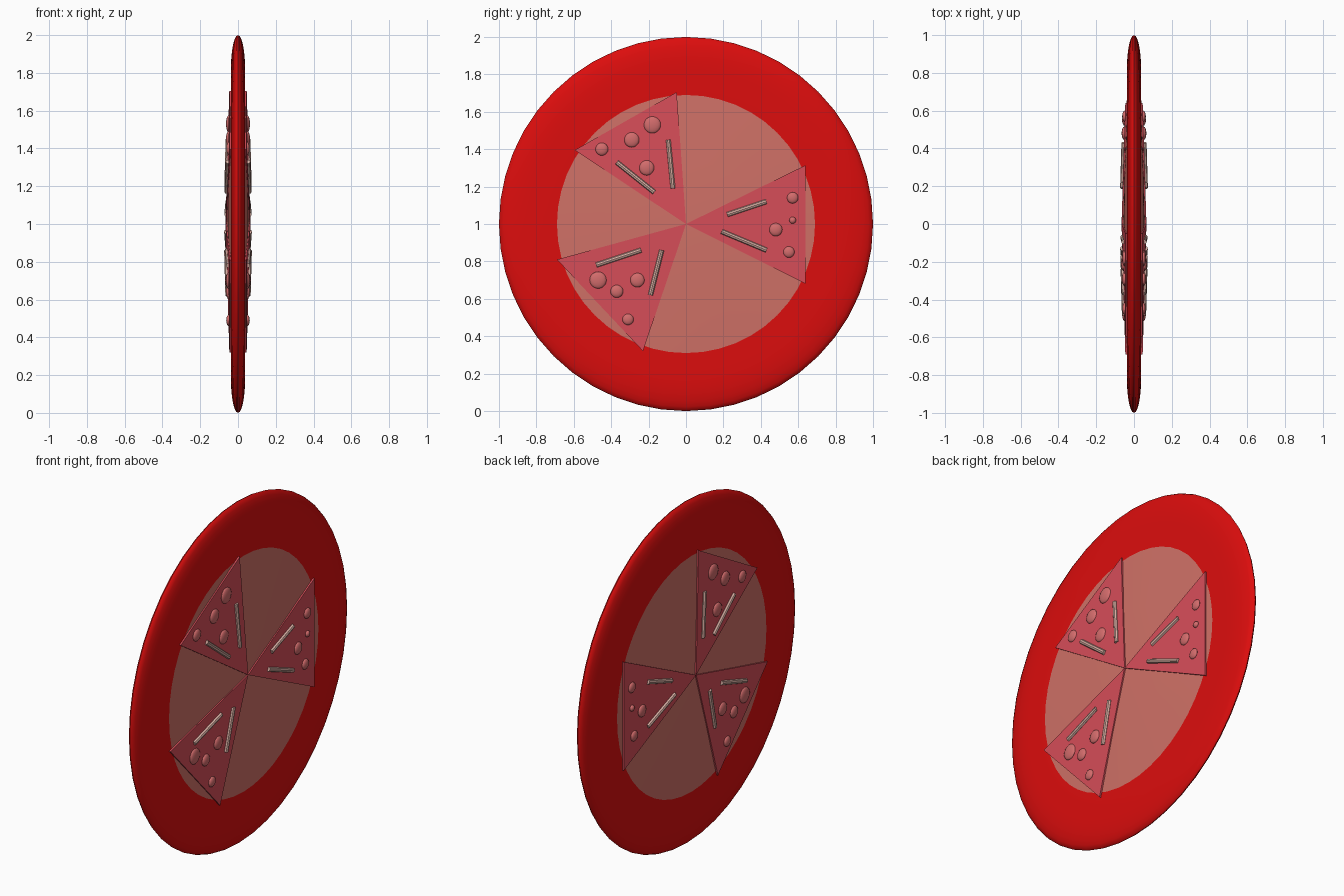
import bpy, bmesh, math
from mathutils import Vector, Matrix

if "Cube" in bpy.data.objects:
    bpy.data.objects.remove(bpy.data.objects["Cube"])


def mat(name, rgb):
    m = bpy.data.materials.new(name)
    m.diffuse_color = (*rgb, 1)
    m.use_nodes = True
    m.node_tree.nodes["Principled BSDF"].inputs["Base Color"].default_value = m.diffuse_color
    return m


RED = mat("red", (0.72, 0.004, 0.004))
BASE = mat("dusty pink", (0.63, 0.165, 0.135))
SLICE = mat("rose", (0.68, 0.075, 0.1))
BALL = mat("pale rose", (0.65, 0.15, 0.15))
STICK = mat("cream", (0.68, 0.42, 0.36))


def make(name, bm, m, angle=40):
    bmesh.ops.recalc_face_normals(bm, faces=bm.faces)
    me = bpy.data.meshes.new(name)
    bm.to_mesh(me)
    bm.free()
    ob = bpy.data.objects.new(name, me)
    bpy.context.collection.objects.link(ob)
    me.materials.append(m)
    for p in me.polygons:
        p.use_smooth = True
    bpy.context.view_layer.objects.active = ob
    ob.select_set(True)
    bpy.ops.object.shade_smooth_by_angle(angle=math.radians(angle))
    ob.select_set(False)
    return ob


def lathe(name, pts, m, closed):
    """Revolve (x, radius) points about the x axis through z = 1."""
    bm = bmesh.new()
    vs = [bm.verts.new((x, 0, 1 + r)) for x, r in pts]
    n = len(vs)
    es = [bm.edges.new((vs[i], vs[(i + 1) % n])) for i in range(n if closed else n - 1)]
    bmesh.ops.spin(bm, geom=vs + es, cent=(0, 0, 1), axis=(1, 0, 0), angle=math.tau, steps=48)
    bmesh.ops.remove_doubles(bm, verts=bm.verts, dist=1e-4)
    return make(name, bm, m)


# rounded rim ring
edge = [(0.037 * math.cos(a), 0.83 + 0.17 * math.sin(a))
        for a in [math.pi * i / 12 for i in range(0, 7)]]
half = [(0.037, 0.69)] + edge
lathe("rim", half + [(-x, r) for x, r in reversed(half[:-1])], RED, True)

# domed centre disc
dome = [(0.058, 0), (0.05, 0.35), (0.037, 0.69)]
lathe("centre_disc", dome + [(-x, r) for x, r in reversed(dome)], BASE, False)


def surf(y, z):
    """Height of the slice surface, highest at the centre."""
    return 0.066 - 0.028 * math.hypot(y, z - 1)


# slices: two outer corners, sticks (ends), toppings (y, z, radius)
slices = [
    ([(-0.05, 1.705), (-0.595, 1.395)],
     [(-0.095, 1.45, -0.07, 1.19), (-0.37, 1.33, -0.17, 1.17)],
     [(-0.18, 1.53, .045), (-0.29, 1.45, .04), (-0.45, 1.4, .034), (-0.21, 1.3, .04)]),
    ([(-0.69, 0.81), (-0.23, 0.32)],
     [(-0.48, 0.78, -0.24, 0.86), (-0.13, 0.86, -0.19, 0.62)],
     [(-0.47, 0.7, .045), (-0.26, 0.7, .038), (-0.37, 0.64, .034), (-0.31, 0.49, .03)]),
    ([(0.64, 1.315), (0.64, 0.68)],
     [(0.22, 1.05, 0.43, 1.12), (0.19, 0.96, 0.43, 0.86)],
     [(0.57, 1.14, .03), (0.57, 1.02, .018), (0.48, 0.97, .035), (0.55, 0.85, .03)]),
]

for i, (corners, sticks, balls) in enumerate(slices, 1):
    # wedge passing through the disc, showing on both sides
    bm = bmesh.new()
    tri = [(0, 1)] + corners
    f = [bm.verts.new((surf(*p), *p)) for p in tri]
    b = [bm.verts.new((-surf(*p), *p)) for p in tri]
    bm.faces.new(f)
    bm.faces.new(b)
    for k in range(3):
        j = (k + 1) % 3
        bm.faces.new((f[k], f[j], b[j], b[k]))
    make(f"slice_{i}", bm, SLICE)

    # round toppings on both sides
    bm = bmesh.new()
    for y, z, r in balls:
        for s in (1, -1):
            t = Matrix.Translation((s * (surf(y, z) - 0.001), y, z)) @ Matrix.Diagonal((0.014, r, r, 1))
            bmesh.ops.create_uvsphere(bm, u_segments=16, v_segments=10, radius=1, matrix=t)
    make(f"round_toppings_{i}", bm, BALL)

    # stick toppings on both sides
    bm = bmesh.new()
    for y1, z1, y2, z2 in sticks:
        for s in (1, -1):
            a = Vector((s * surf(y1, z1), y1, z1))
            c = Vector((s * surf(y2, z2), y2, z2))
            d = c - a
            t = Matrix.Translation((a + c) / 2) @ d.to_track_quat('Z', 'Y').to_matrix().to_4x4()
            bmesh.ops.create_cone(bm, cap_ends=True, segments=8, radius1=0.013, radius2=0.013,
                                  depth=d.length, matrix=t)
    make(f"stick_toppings_{i}", bm, STICK)
